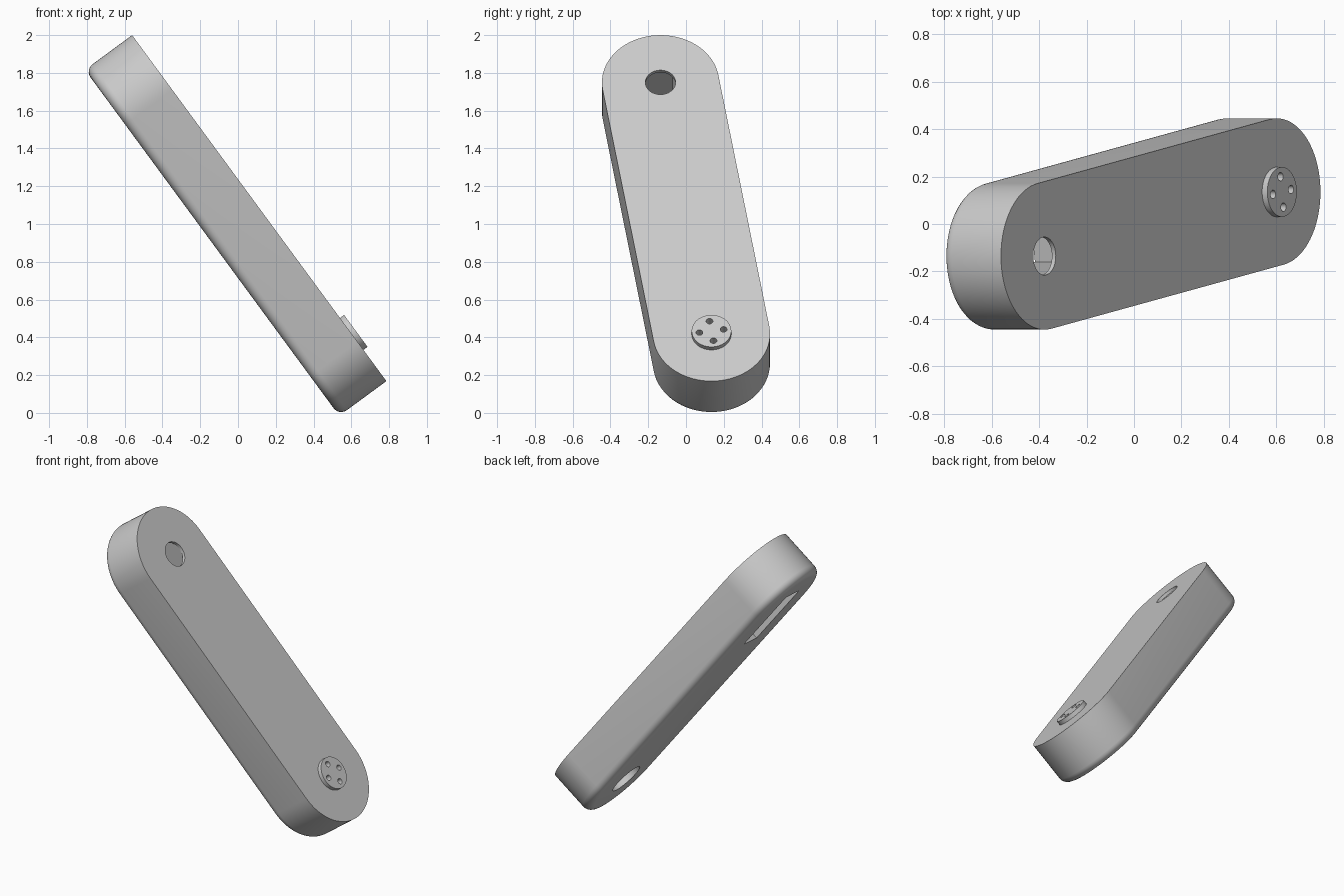
import bpy, bmesh, math
from mathutils import Matrix, Vector

if "Cube" in bpy.data.objects:
    bpy.data.objects.remove(bpy.data.objects["Cube"])

RADIUS, THICK, ROUND = 0.31, 0.31, 0.05
HOLE_R, PLATE = 0.08, 0.02
DISC_R, DISC_H = 0.105, 0.027

# Link frame: X runs down the link, Z points out of its flat face
top_pivot = Vector((-0.377, -0.135, 1.75))
low_pivot = Vector((0.602, 0.135, 0.418))
along = (low_pivot - top_pivot).normalized()
normal = along.cross(Vector((0, 1, 0))).normalized()
normal = Vector((normal.x, 0, normal.z)).normalized()
along = (along - normal * along.dot(normal)).normalized()
side = normal.cross(along)
frame = Matrix((along, side, normal)).transposed().to_4x4()
frame.translation = top_pivot
LENGTH = (low_pivot - top_pivot).length

grey = bpy.data.materials.new("plain grey")
grey.use_nodes = True
colour = (0.6, 0.6, 0.6, 1)
grey.diffuse_color = colour
grey.node_tree.nodes["Principled BSDF"].inputs["Base Color"].default_value = colour


def arc(cx, r, start, end, n):
    steps = [start + (end - start) * i / n for i in range(n + 1)]
    return [(cx + r * math.cos(a), r * math.sin(a)) for a in steps]


def prism(name, outline, z0, z1, bottom_round=0.0):
    """Extrude a closed outline from z0 up to z1 in the link frame."""
    bm = bmesh.new()
    base = bm.faces.new([bm.verts.new((x, y, z0)) for x, y in outline])
    new = bmesh.ops.extrude_face_region(bm, geom=[base])["geom"]
    bmesh.ops.translate(bm, vec=(0, 0, z1 - z0),
                        verts=[v for v in new if isinstance(v, bmesh.types.BMVert)])
    bmesh.ops.recalc_face_normals(bm, faces=bm.faces)
    if bottom_round:
        edges = [e for e in bm.edges if all(abs(v.co.z - z0) < 1e-5 for v in e.verts)]
        bmesh.ops.bevel(bm, geom=edges, offset=bottom_round, segments=6,
                        profile=0.5, affect='EDGES')
    mesh = bpy.data.meshes.new(name)
    bm.to_mesh(mesh)
    bm.free()
    mesh.materials.append(grey)
    obj = bpy.data.objects.new(name, mesh)
    obj.matrix_world = frame
    bpy.context.collection.objects.link(obj)
    return obj


def circle(cx, cy, r, n=48):
    return [(x, y + cy) for x, y in arc(cx, r, 0, math.tau, n)[:-1]]


def select(obj):
    bpy.ops.object.select_all(action='DESELECT')
    obj.select_set(True)
    bpy.context.view_layer.objects.active = obj


def cut(obj, cutter):
    select(obj)
    mod = obj.modifiers.new("cut", 'BOOLEAN')
    mod.operation, mod.solver, mod.object = 'DIFFERENCE', 'EXACT', cutter
    bpy.ops.object.modifier_apply(modifier=mod.name)
    bpy.data.objects.remove(cutter)


# Round-ended body with a softened back edge
half = math.pi / 2
outline = arc(0, RADIUS, half, 3 * half, 40) + arc(LENGTH, RADIUS, -half, half, 40)
body = prism("link_body", outline, -THICK, 0, ROUND)

# Upper pivot hole opening into a rectangular slot at the back
slot = [(-0.11, -0.081), (0.345, -0.081), (0.345, 0.081), (-0.11, 0.081)]
cut(body, prism("slot_cutter", slot, -THICK - 0.1, -PLATE))
cut(body, prism("pivot_cutter", circle(0, 0, HOLE_R), -0.1, 0.1))

# Round recess at the back of the lower end
cut(body, prism("recess_cutter", circle(LENGTH, 0, DISC_R + 0.005), -THICK - 0.1, -0.1))

# Raised disc with four screw holes that carry on into the body
disc = prism("pivot_disc", circle(LENGTH, 0, DISC_R), 0, DISC_H)
for i in range(4):
    a = i * half
    spot = circle(LENGTH + 0.065 * math.cos(a), 0.065 * math.sin(a), 0.018, 20)
    for part in (body, disc):
        cut(part, prism("screw_cutter", spot, -0.05, 0.1))

for part in (body, disc):
    select(part)
    bpy.ops.object.shade_smooth_by_angle(angle=math.radians(30))
